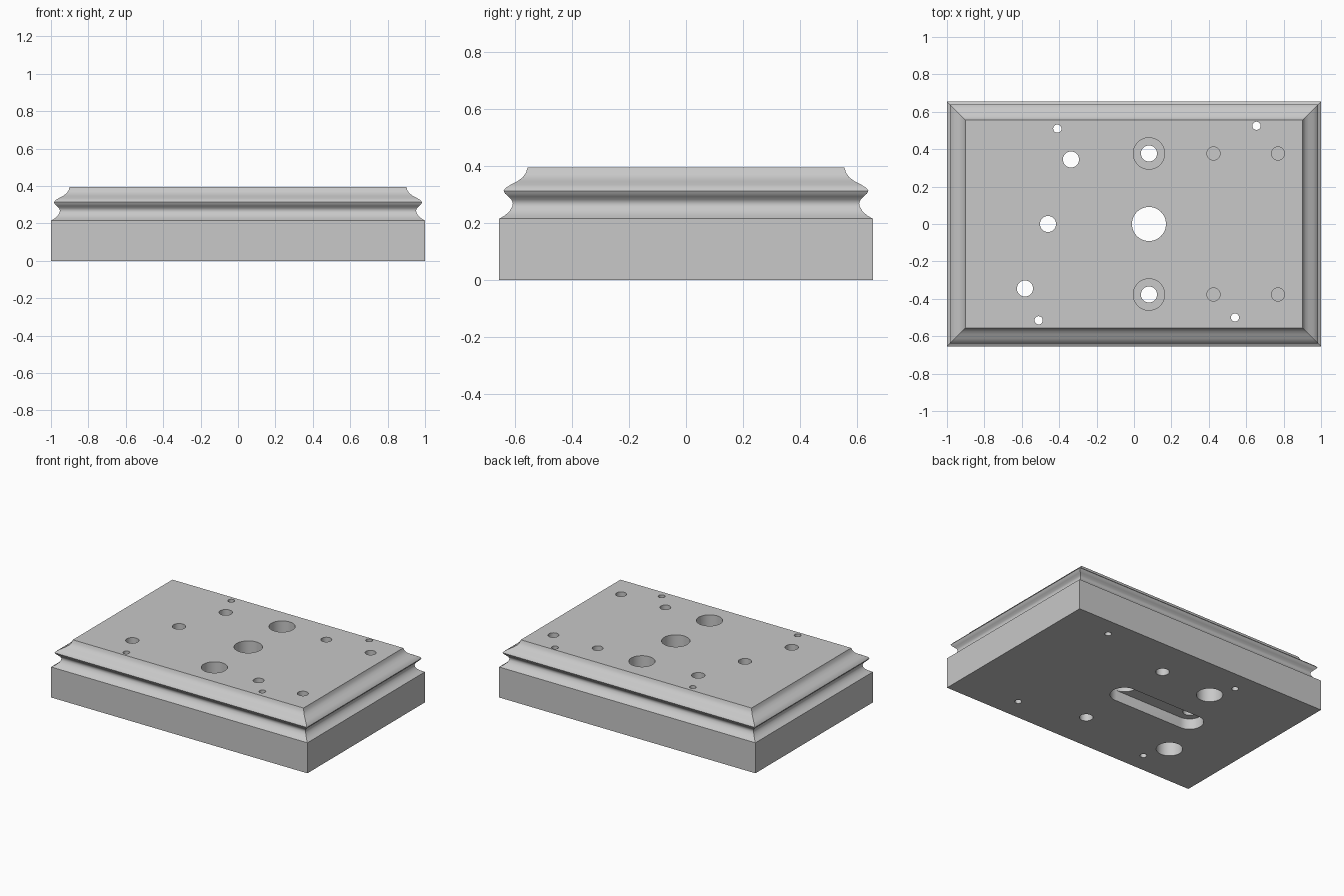
import bpy, bmesh, math

if "Cube" in bpy.data.objects:
    bpy.data.objects.remove(bpy.data.objects["Cube"], do_unlink=True)

HALF_X, HALF_Y, TOP = 1.0, 0.655, 0.395

grey = bpy.data.materials.new("plain grey")
grey.use_nodes = True
colour = (0.58, 0.58, 0.58, 1)
grey.diffuse_color = colour
grey.node_tree.nodes["Principled BSDF"].inputs["Base Color"].default_value = colour


def loft(name, rings):
    """Closed solid through a stack of matching point rings."""
    bm = bmesh.new()
    loops = [[bm.verts.new(p) for p in ring] for ring in rings]
    n = len(loops[0])
    for low, high in zip(loops, loops[1:]):
        for i in range(n):
            j = (i + 1) % n
            bm.faces.new((low[i], low[j], high[j], high[i]))
    bm.faces.new(loops[0][::-1])
    bm.faces.new(loops[-1])
    bmesh.ops.recalc_face_normals(bm, faces=bm.faces)
    mesh = bpy.data.meshes.new(name)
    bm.to_mesh(mesh)
    bm.free()
    mesh.materials.append(grey)
    obj = bpy.data.objects.new(name, mesh)
    bpy.context.collection.objects.link(obj)
    return obj


def rectangle(inset, z):
    x, y = HALF_X - inset, HALF_Y - inset
    return [(-x, -y, z), (x, -y, z), (x, y, z), (-x, y, z)]


def slot_ring(x0, x1, y, r, z, steps=24):
    """Outline of a slot along x; a circle when both ends coincide."""
    ring = []
    for cx, start in ((x1, -math.pi / 2), (x0, math.pi / 2)):
        for i in range(steps + (x0 != x1)):
            a = start + math.pi * i / steps
            ring.append((cx + r * math.cos(a), y + r * math.sin(a), z))
    return ring


# Plinth with a moulded edge: (inset from the side, height)
profile = [(0, 0), (0, 0.215), (0.02, 0.226), (0.037, 0.242), (0.046, 0.258),
           (0.048, 0.27), (0.043, 0.282), (0.032, 0.293), (0.021, 0.303),
           (0.016, 0.313), (0.023, 0.323), (0.042, 0.335), (0.065, 0.347),
           (0.083, 0.36), (0.094, 0.376), (0.1, TOP)]
base = loft("moulded_base_plate", [rectangle(*p) for p in profile])

cutters = []


def cut(x, y, r, low=-0.1, high=0.5, x_end=None):
    x_end = x if x_end is None else x_end
    cutters.append(loft("hole_cutter", [slot_ring(x, x_end, y, r, z) for z in (low, high)]))


# Small corner holes, right through
for x, y in ((-0.41, 0.51), (0.655, 0.525), (-0.51, -0.515), (0.54, -0.5)):
    cut(x, y, 0.022)

# Slanted row of holes, the outer two counterbored from below
for x, y in ((-0.337, 0.345), (-0.46, 0), (-0.583, -0.345)):
    cut(x, y, 0.043)
    if y:
        cut(x, y, 0.084, high=0.2)

# Bolt holes counterbored from the top, and blind holes beside them
for y in (0.377, -0.377):
    cut(0.08, y, 0.043)
    cut(0.08, y, 0.084, low=0.195)
    for x in (0.425, 0.77):
        cut(x, y, 0.035, low=0.2)

# Large centre hole and the slot underneath
cut(0.08, 0, 0.091)
cut(-0.46, 0, 0.09, high=0.075, x_end=0.08)

# Apply the cuts and tidy up
bpy.context.view_layer.objects.active = base
base.select_set(True)
for cutter in cutters:
    cutter.hide_render = True
    mod = base.modifiers.new("hole", 'BOOLEAN')
    mod.operation = 'DIFFERENCE'
    mod.solver = 'EXACT'
    mod.object = cutter
    bpy.ops.object.modifier_apply(modifier=mod.name)
for cutter in cutters:
    bpy.data.objects.remove(cutter, do_unlink=True)

bpy.ops.object.shade_smooth_by_angle(angle=math.radians(35))
